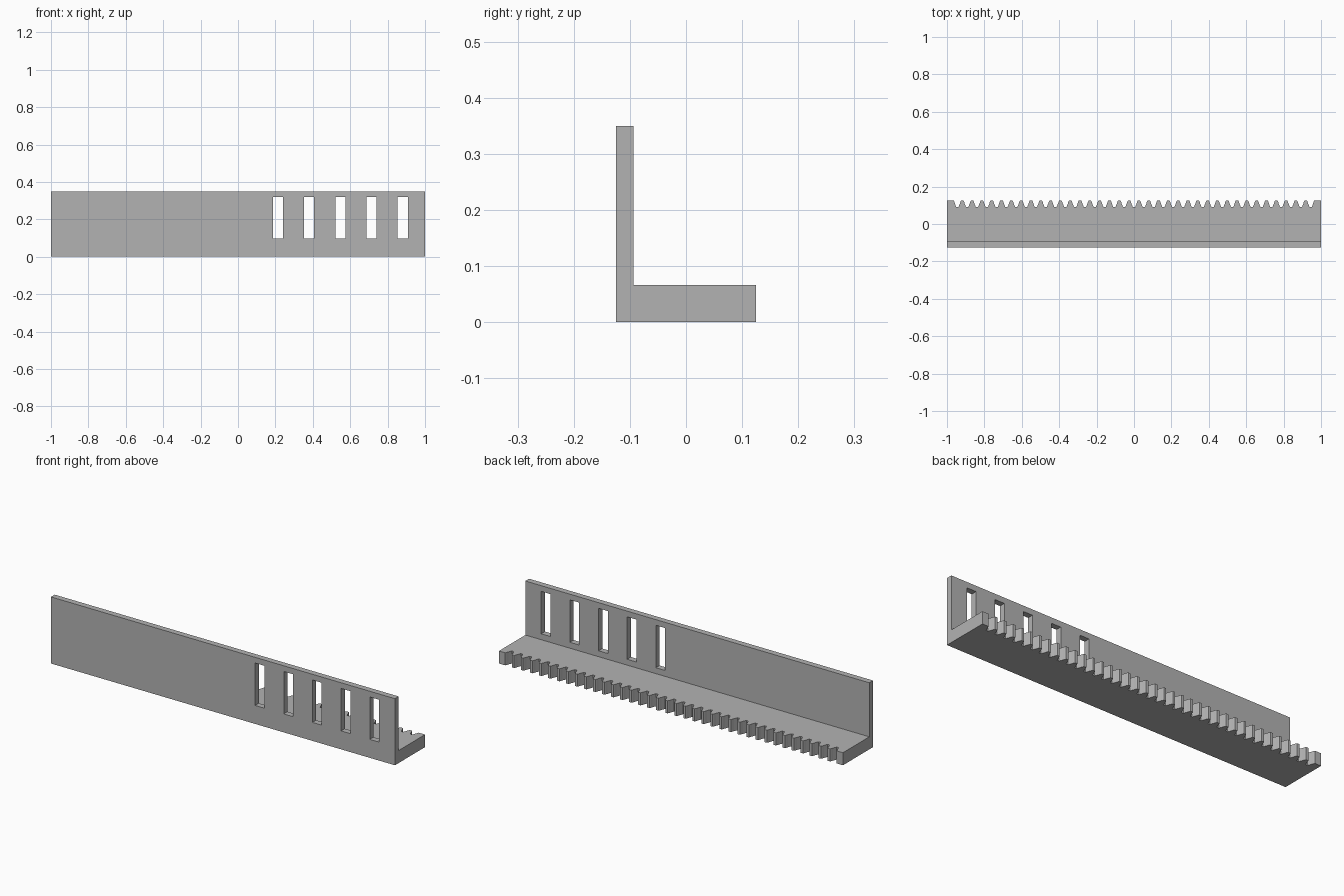
import bpy
import bmesh
import math

old = bpy.data.objects.get("Cube")
if old:
    bpy.data.objects.remove(old, do_unlink=True)

# Overall sizes
HALF_X, HALF_Y = 1.0, 0.125
BASE_H, WALL_H, WALL_T = 0.066, 0.35, 0.031
MODULE = 0.0167
PITCH = math.pi * MODULE
GAPS = 37

grey = bpy.data.materials.new("plain grey")
grey.use_nodes = True
colour = (0.45, 0.45, 0.45, 1)
grey.diffuse_color = colour
grey.node_tree.nodes["Principled BSDF"].inputs["Base Color"].default_value = colour


def extrude_outline(name, points, offset):
    """Extrude a flat closed outline along the offset vector."""
    bm = bmesh.new()
    face = bm.faces.new([bm.verts.new(p) for p in points])
    result = bmesh.ops.extrude_face_region(bm, geom=[face])
    verts = [g for g in result["geom"] if isinstance(g, bmesh.types.BMVert)]
    bmesh.ops.translate(bm, verts=verts, vec=offset)
    bmesh.ops.recalc_face_normals(bm, faces=bm.faces)
    mesh = bpy.data.meshes.new(name)
    bm.to_mesh(mesh)
    bm.free()
    mesh.materials.append(grey)
    obj = bpy.data.objects.new(name, mesh)
    bpy.context.collection.objects.link(obj)
    return obj


def box_outline(x0, x1, z0, z1, y):
    return [(x0, y, z0), (x1, y, z0), (x1, y, z1), (x0, y, z1)]


# Base bar with a row of gear teeth along its back edge
back_of_wall = -HALF_Y + WALL_T
root_y = HALF_Y - 2.1 * MODULE
# Half width of a gap at each depth, slightly curved towards the tip
gap = [(0.37 * PITCH, HALF_Y), (0.31 * PITCH, HALF_Y - 0.4 * MODULE),
       (0.25 * PITCH, HALF_Y - MODULE), (0.11 * PITCH, root_y)]
outline = [(-HALF_X, back_of_wall), (-HALF_X, HALF_Y)]
for i in range(GAPS):
    cx = (i - (GAPS - 1) / 2) * PITCH
    outline += [(cx - w, y) for w, y in gap]
    outline += [(cx + w, y) for w, y in reversed(gap)]
outline += [(HALF_X, HALF_Y), (HALF_X, back_of_wall)]
extrude_outline("toothed_base", [(x, y, 0) for x, y in outline], (0, 0, BASE_H))

# Upright wall
wall = extrude_outline("upright_wall", box_outline(-HALF_X, HALF_X, 0, WALL_H, -HALF_Y),
                       (0, WALL_T, 0))

# Five tall slots through the wall
for i in range(5):
    cx = 0.214 + i / 6
    cutter = extrude_outline(f"slot_cutter_{i + 1}",
                             box_outline(cx - 0.027, cx + 0.027, 0.097, 0.32, -HALF_Y - 0.05),
                             (0, WALL_T + 0.1, 0))
    cutter.hide_render = True
    cutter.hide_set(True)
    cut = wall.modifiers.new(f"slot_{i + 1}", "BOOLEAN")
    cut.operation = "DIFFERENCE"
    cut.solver = "EXACT"
    cut.object = cutter
